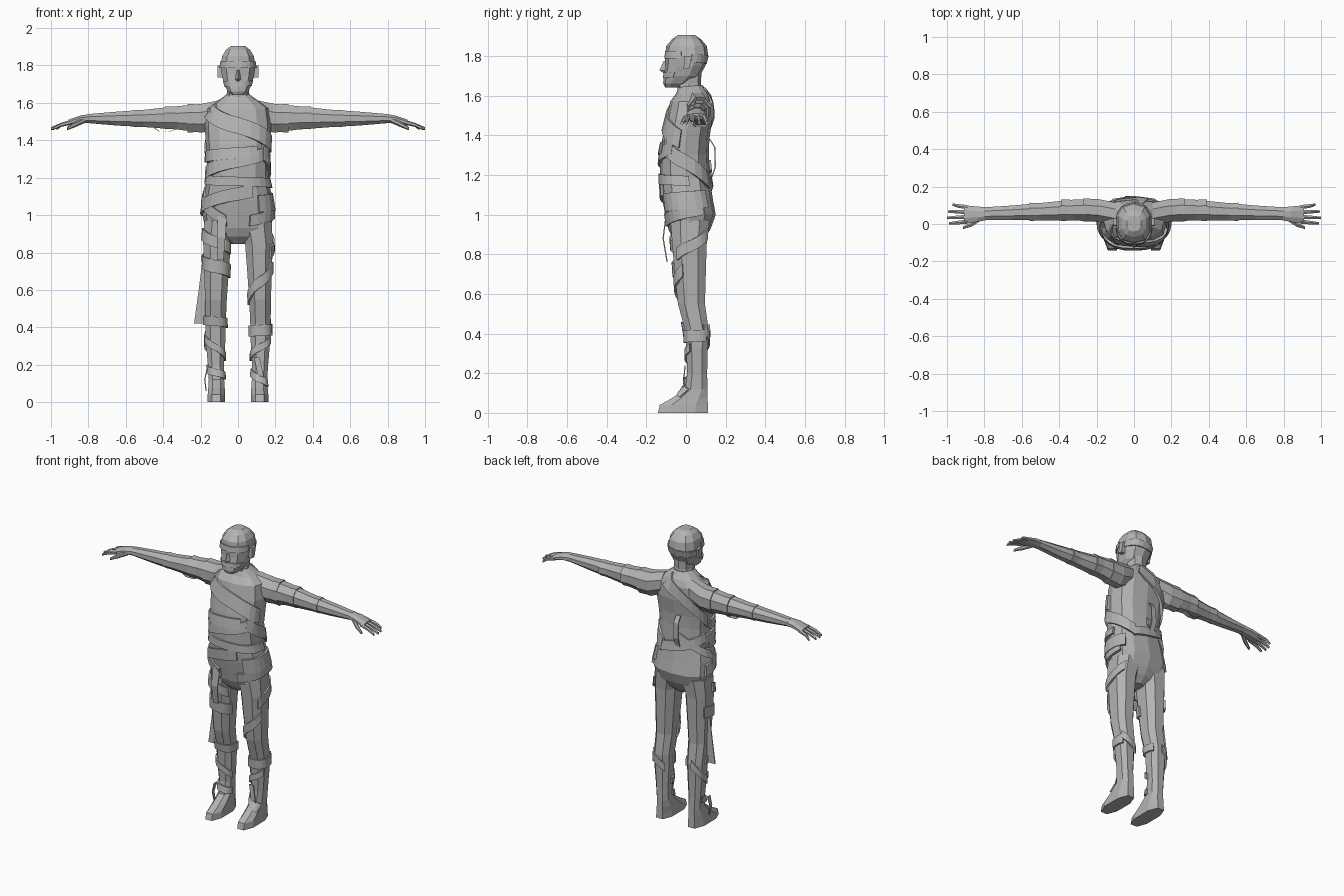
import bpy, bmesh, math
from mathutils import Vector

grey = bpy.data.materials.new("bandage grey")
grey.diffuse_color = (0.45, 0.45, 0.45, 1)


def loft(name, rings):
    """Skin a list of equal-length point rings and cap both ends."""
    bm = bmesh.new()
    vs = [[bm.verts.new(p) for p in r] for r in rings]
    n = len(vs[0])
    for a, b in zip(vs, vs[1:]):
        for i in range(n):
            j = (i + 1) % n
            bm.faces.new((a[i], a[j], b[j], b[i]))
    bm.faces.new(vs[0])
    bm.faces.new(vs[-1])
    bmesh.ops.recalc_face_normals(bm, faces=bm.faces)
    me = bpy.data.meshes.new(name)
    bm.to_mesh(me)
    bm.free()
    me.materials.append(grey)
    ob = bpy.data.objects.new(name, me)
    bpy.context.collection.objects.link(ob)
    return ob


def sq(v, e=0.8):
    return math.copysign(abs(v) ** e, v)


def level(spec, a, s, out=0.0):
    """Point on an upright level s = (z, centre x, half width, y front, y back)."""
    z, cx, hx, y0, y1 = s
    c, d = math.cos(math.radians(a)), math.sin(math.radians(a))
    return Vector((cx + (hx + out) * sq(c), (y0 + y1) / 2 + ((y1 - y0) / 2 + out) * sq(d), z))


def at(spec, a, z, out):
    """Point on the body surface at an angle and height, pushed outward."""
    lv = sorted(spec)
    z = min(max(z, lv[0][0]), lv[-1][0])
    for p, q in zip(lv, lv[1:]):
        if p[0] <= z <= q[0]:
            t = (z - p[0]) / (q[0] - p[0])
            return level(spec, a, [u + (v - u) * t for u, v in zip(p, q)], out)


def column(name, spec, n, turn=0):
    return loft(name, [[level(spec, turn + 360 * i / n, s) for i in range(n)] for s in spec])


def wrap(name, spec, a0, z0, a1, z1, w=0.06, out=0.010):
    """Cloth strip winding over a body part from one angle and height to another."""
    n = max(2, round(abs(a1 - a0) / 15))
    rings = []
    for i in range(n + 1):
        t = i / n
        a, z = a0 + (a1 - a0) * t, z0 + (z1 - z0) * t
        rings.append([at(spec, a, z - w / 2, -0.012), at(spec, a, z - w / 2, out),
                      at(spec, a, z + w / 2, out * 0.7), at(spec, a, z + w / 2, -0.012)])
    return loft(name, rings)


def tube(name, path, n=6):
    """Limb running sideways: stations (x, y, z, half depth, half height)."""
    return loft(name, [[(x, y + hy * math.cos(2 * math.pi * (i + .5) / n),
                         z + hz * math.sin(2 * math.pi * (i + .5) / n)) for i in range(n)]
                       for x, y, z, hy, hz in path])


def cloth(name, pts, w, axis):
    """Hanging ribbon: thin strip along points, widened along an axis."""
    ax, rings = Vector(axis), []
    th = Vector((0, 1, 0)) if abs(ax.x) > .5 else Vector((1, 0, 0))
    for i, p in enumerate(pts):
        p, h = Vector(p), ax * w[i] / 2
        rings.append([p - h - th * .003, p + h - th * .003, p + h + th * .003, p - h + th * .003])
    return loft(name, rings)


# Torso and hips
torso = [(1.65, 0, .055, -.035, .085), (1.61, 0, .11, -.05, .115), (1.57, 0, .165, -.08, .13),
         (1.48, 0, .178, -.10, .132), (1.38, 0, .172, -.12, .118), (1.30, 0, .165, -.13, .115),
         (1.18, 0, .165, -.13, .12), (1.08, 0, .185, -.12, .135), (1.00, 0, .19, -.105, .15),
         (.93, 0, .175, -.09, .125), (.885, 0, .10, -.07, .10), (.845, 0, .035, -.03, .06)]
column("torso", torso, 12)

# Neck and head
column("neck", [(1.60, 0, .07, -.04, .09), (1.66, 0, .058, -.045, .075), (1.74, 0, .06, -.05, .08)], 8)
head = [(1.642, 0, .035, -.105, -.03), (1.662, 0, .058, -.115, .02), (1.70, 0, .078, -.113, .07),
        (1.75, 0, .09, -.106, .098), (1.80, 0, .097, -.105, .112), (1.85, 0, .088, -.10, .105),
        (1.885, 0, .066, -.07, .075), (1.905, 0, .038, -.04, .045)]
column("head", head, 10, 18)
loft("nose", [[(-.009, -.10, 1.775), (.009, -.10, 1.775), (0, -.112, 1.775)],
              [(-.018, -.10, 1.725), (.018, -.10, 1.725), (0, -.134, 1.728)],
              [(-.01, -.10, 1.715), (.01, -.10, 1.715), (0, -.115, 1.715)]])
wrap("brow_band", head, 190, 1.805, 350, 1.805, .035, .005)
wrap("mouth_band", head, 200, 1.70, 340, 1.705, .028, .004)
wrap("back_head_band", head, 10, 1.79, 170, 1.77, .04, .004)

# Body wraps: start angle, height, end angle, height, width
for i, s in enumerate([
        (195, 1.57, 350, 1.38, .09), (70, 1.60, 172, 1.34, .08), (180, 1.31, 300, 1.34, .06),
        (165, 1.21, 335, 1.34, .07), (315, 1.34, 425, 1.16, .08), (175, 1.19, 365, 1.17, .05),
        (165, 1.03, 290, 1.13, .07), (180, 1.10, 255, .97, .06), (300, 1.06, 400, 1.08, .09),
        (285, .97, 385, 1.03, .06), (60, 1.15, 165, 1.24, .06), (90, 1.25, 180, 1.12, .05)]):
    wrap("body_wrap_%d" % (i + 1), torso, *s[:4], w=s[4], out=.013)

# Legs with feet, arms with hands
for side, sx in (("right", -1), ("left", 1)):
    leg = [(z, sx * cx, hx, y0, y1) for z, cx, hx, y0, y1 in (
        (.97, .095, .09, -.085, .125), (.85, .112, .079, -.075, .11), (.70, .115, .070, -.062, .105),
        (.55, .118, .062, -.045, .10), (.42, .12, .058, -.01, .118), (.33, .12, .056, -.003, .113),
        (.20, .118, .046, .003, .11), (.12, .115, .044, -.01, .112), (.075, .115, .047, -.075, .115),
        (.04, .116, .049, -.14, .118), (0, .116, .051, -.15, .12))]
    column(side + "_leg", leg, 8, 22.5)
    strips = {"right": [(150, .76, 350, .70, .07), (180, .44, 400, .42, .05), (200, .34, 350, .24, .04),
                        (90, .42, 200, .30, .05), (170, .18, 350, .14, .04), (190, .90, 330, .82, .06)],
              "left": [(190, .55, 340, .72, .06), (320, .80, 420, .90, .06), (190, .38, 400, .39, .06),
                       (180, .24, 330, .33, .04), (30, .42, 130, .34, .05), (190, .16, 330, .10, .04)]}
    for i, s in enumerate(strips[side]):
        wrap("%s_leg_wrap_%d" % (side, i + 1), leg, *s[:4], w=s[4], out=.008)

    tube(side + "_arm", [(sx * x, *r) for x, *r in (
        (.10, .055, 1.545, .065, .075), (.19, .072, 1.518, .066, .084), (.32, .075, 1.52, .060, .068),
        (.50, .066, 1.517, .050, .050), (.65, .060, 1.516, .042, .040), (.80, .055, 1.516, .037, .026))], 8)
    for i, (x, y, z, hy, hz) in enumerate([(.24, .075, 1.518, .067, .082), (.36, .074, 1.52, .063, .066),
                                           (.53, .065, 1.517, .053, .049)]):
        tube("%s_arm_wrap_%d" % (side, i + 1), [(sx * (x - .04), y, z, hy - .004, hz - .002),
                                                (sx * (x + .03), y, z, hy, hz)], 8)
    tube(side + "_palm", [(sx * .79, .055, 1.516, .037, .026), (sx * .84, .052, 1.512, .045, .023),
                          (sx * .91, .052, 1.494, .052, .016)], 8)
    for i, (y0, y1, x1) in enumerate([(.012, .003, .99), (.038, .033, 1.0), (.064, .067, .995), (.09, .104, .97)]):
        tube("%s_finger_%d" % (side, i + 1), [(sx * .89, y0, 1.497, .013, .013),
                                              (sx * .945, (y0 + y1) / 2, 1.483, .011, .011),
                                              (sx * x1, y1, 1.462, .007, .008)])
    tube(side + "_thumb", [(sx * .82, .03, 1.508, .015, .016), (sx * .87, -.003, 1.485, .014, .015),
                           (sx * .915, -.02, 1.462, .008, .009)])
    # Ear
    loft(side + "_ear", [[(sx * x, y, z) for y, z in ((-.012, 1.735), (.015, 1.735), (.03, 1.80), (-.008, 1.80))]
                         for x in (.08, .11)])

# Loose hanging cloth
cloth("thigh_tail", [(-.178, .03, .78), (-.19, .03, .62), (-.205, .03, .42)], (.02, .035, .06), (1, 0, 0))
cloth("hip_tail", [(-.085, -.10, 1.0), (-.09, -.115, .88), (-.095, -.095, .76)], (.05, .045, .035), (1, 0, 0))
cloth("ankle_tail", [(-.165, 0, .18), (-.178, -.005, .12), (-.17, 0, .06)], (.03, .02, .012), (0, 1, 0))
cloth("shin_tail", [(.10, -.005, .24), (.12, -.012, .15), (.14, -.008, .08)], (.03, .03, .02), (1, 0, 0))
cloth("back_loop", [(-.03, .12, 1.38), (-.03, .145, 1.34), (-.03, .148, 1.24), (-.03, .12, 1.16)],
      (.03, .035, .035, .03), (1, 0, 0))
cloth("arm_loop", [(-.46, .07, 1.475), (-.42, .07, 1.447), (-.37, .07, 1.445), (-.32, .07, 1.465)],
      (.03, .03, .03, .03), (0, 1, 0))
